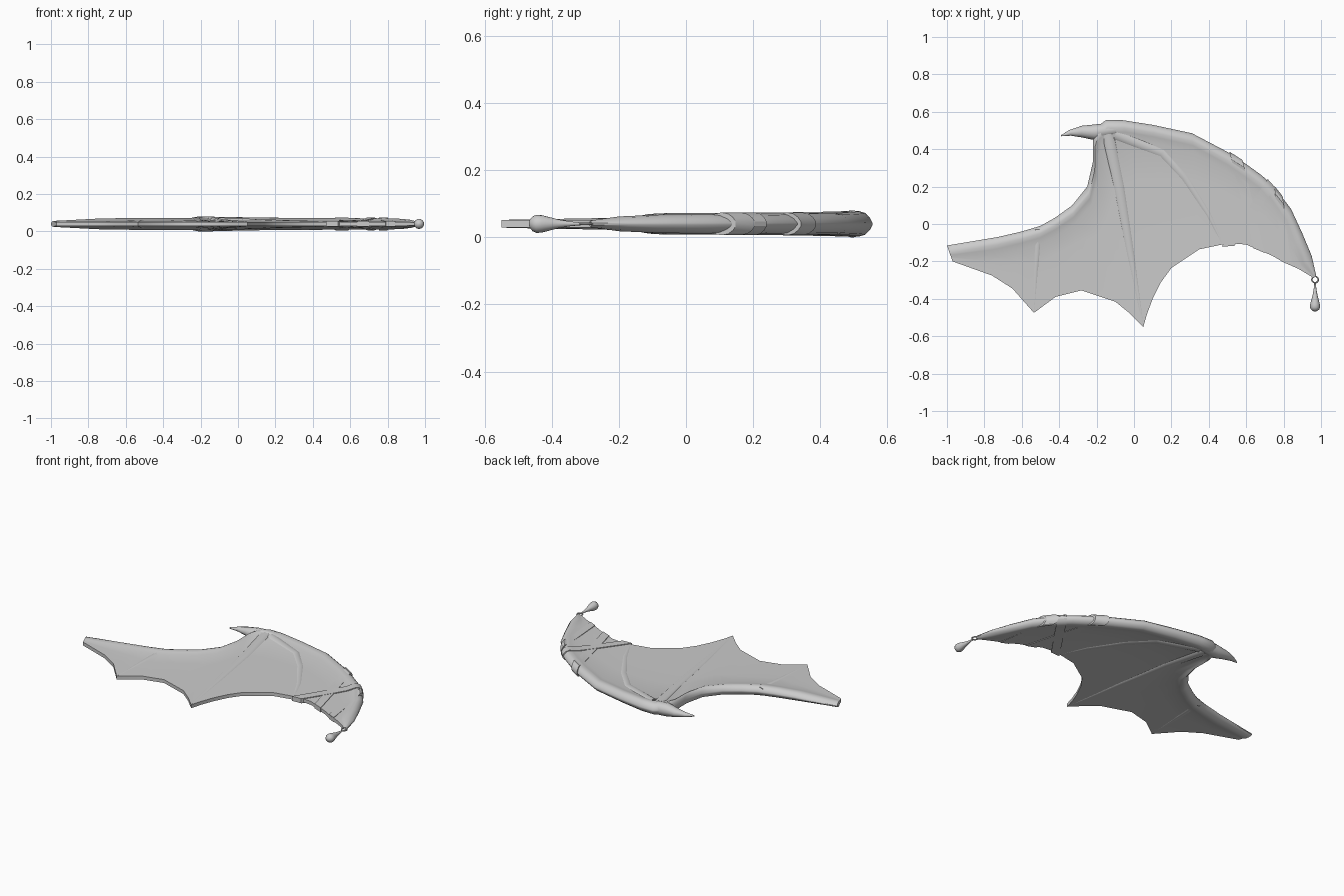
import bpy, bmesh, math
from mathutils import Vector

if "Cube" in bpy.data.objects:
    bpy.data.objects.remove(bpy.data.objects["Cube"])

MID = 0.04  # height of the wing's centre plane
grey = bpy.data.materials.new("plain grey")
grey.diffuse_color = (0.6, 0.6, 0.6, 1)
grey.use_nodes = True
grey.node_tree.nodes["Principled BSDF"].inputs["Base Color"].default_value = grey.diffuse_color


def make(name, rings, angle=40):
    """Skin closed rings of points into one capped, smooth-shaded object."""
    bm = bmesh.new()
    rows = [[bm.verts.new(p) for p in ring] for ring in rings]
    n = len(rows[0])
    for a, b in zip(rows, rows[1:]):
        for i in range(n):
            j = (i + 1) % n
            bm.faces.new((a[i], a[j], b[j], b[i]))
    bm.faces.new(rows[0])
    bm.faces.new(rows[-1][::-1])
    bmesh.ops.recalc_face_normals(bm, faces=bm.faces)
    mesh = bpy.data.meshes.new(name)
    bm.to_mesh(mesh)
    bm.free()
    mesh.materials.append(grey)
    ob = bpy.data.objects.new(name, mesh)
    bpy.context.collection.objects.link(ob)
    bpy.context.view_layer.objects.active = ob
    ob.select_set(True)
    bpy.ops.object.shade_smooth_by_angle(angle=math.radians(angle))
    ob.select_set(False)
    return ob


def wing_section(lead, trail, r, extra=0.0):
    """Rounded bone at the leading edge thinning to a flat membrane."""
    a, b = Vector(lead), Vector(trail)
    length = (b - a).length
    steps = [(0, .1), (.008, .5), (.022, .85), (.042, 1), (.065, .85), (.1, .62)]
    thin = min(.011, r * .7)
    prof = [(min(d / length, .12 * (i + 1)), max(k * r, .003))
            for i, (d, k) in enumerate(steps)]
    t0, h0 = prof[-1]
    prof += [(t0 + (1 - t0) * s, h0 + (thin - h0) * s ** .6) for s in (.3, .65, 1)]
    pts = [(a.lerp(b, t), h + extra) for t, h in prof]
    return ([(p.x, p.y, MID + h) for p, h in pts]
            + [(p.x, p.y, MID - h) for p, h in reversed(pts)])


# Wing: leading x, y / trailing x, y / bone radius
stations = [
    (-1, -.115, -.97, -.2, .016), (-.73, -.07, -.76, -.275, .029),
    (-.6, -.04, -.65, -.345, .031), (-.5, -.01, -.535, -.475, .032),
    (-.42, .035, -.42, -.39, .032), (-.33, .1, -.28, -.355, .032),
    (-.25, .2, -.1, -.415, .033), (-.22, .33, -.02, -.48, .034),
    (-.22, .45, .05, -.55, .036), (-.2, .52, .07, -.48, .038),
    (-.15, .555, .1, -.4, .038), (-.06, .555, .145, -.31, .037),
    (.1, .53, .2, -.235, .034), (.31, .485, .35, -.135, .032),
    (.5, .385, .47, -.11, .031), (.6, .32, .54, -.105, .031),
    (.68, .262, .6, -.11, .03), (.74, .21, .66, -.135, .03),
    (.84, .08, .74, -.17, .029), (.9, -.05, .8, -.205, .027),
    (.95, -.17, .88, -.24, .022), (.975, -.28, .96, -.288, .01)]
make("wing", [wing_section(s[:2], s[2:4], s[4]) for s in stations])

# Wrapped bands near the wing tip
bands = [((.51, .387), (.58, .342), (.64, -.13), (.7, -.155)),
         ((.715, .24), (.755, .195), (.47, -.12), (.535, -.118)),
         ((.75, .205), (.795, .148), (.79, -.2), (.84, -.222))]
for i, (l0, l1, t0, t1) in enumerate(bands):
    make(f"wrap_band_{i + 1}", [wing_section(l0, t0, .03, .004),
                                wing_section(l1, t1, .03, .004)], 30)


def tube(name, path, sides=12, flat=1.0):
    """Tapered tube in the centre plane; path holds x, y, width radius, height radius."""
    rings = []
    for i, (x, y, w, h) in enumerate(path):
        p, q = path[max(i - 1, 0)], path[min(i + 1, len(path) - 1)]
        d = Vector((q[0] - p[0], q[1] - p[1])).normalized()
        rings.append([(x - d.y * w * math.cos(a), y + d.x * w * math.cos(a),
                       MID + h * math.sin(a))
                      for a in (2 * math.pi * k / sides for k in range(sides))])
    return make(name, rings)


# Finger ridges under the membrane skin
tube("finger_middle", [(-.14, .48, .045, .036), (-.08, .2, .04, .025),
                       (-.02, -.15, .03, .019), (.047, -.535, .007, .012)])
tube("finger_outer", [(-.1, .48, .04, .034), (.15, .38, .035, .024), (.27, .25, .03, .02),
                      (.4, .05, .022, .016), (.47, -.1, .01, .012)])
tube("finger_inner", [(-.51, -.03, .03, .026), (-.525, -.25, .022, .017),
                      (-.535, -.46, .006, .012)])

# Thumb claw at the wrist
tube("thumb_claw", [(-.39, .472, .003, .004), (-.34, .488, .016, .014),
                    (-.28, .494, .031, .026), (-.21, .49, .042, .04),
                    (-.14, .5, .04, .04), (-.05, .51, .03, .03)])

# Hanging drop and its ring
tube("drop_charm", [(.968, y, r, r) for y, r in
                    [(-.312, .004), (-.345, .007), (-.38, .013), (-.41, .021), (-.43, .026),
                     (-.445, .027), (-.457, .022), (-.465, .012), (-.468, .003)]], 16)
bpy.ops.mesh.primitive_torus_add(location=(.968, -.297, MID), major_radius=.017,
                                 minor_radius=.004, major_segments=20, minor_segments=8)
ring = bpy.context.object
ring.name = "charm_ring"
ring.data.materials.append(grey)
bpy.ops.object.shade_smooth_by_angle()
